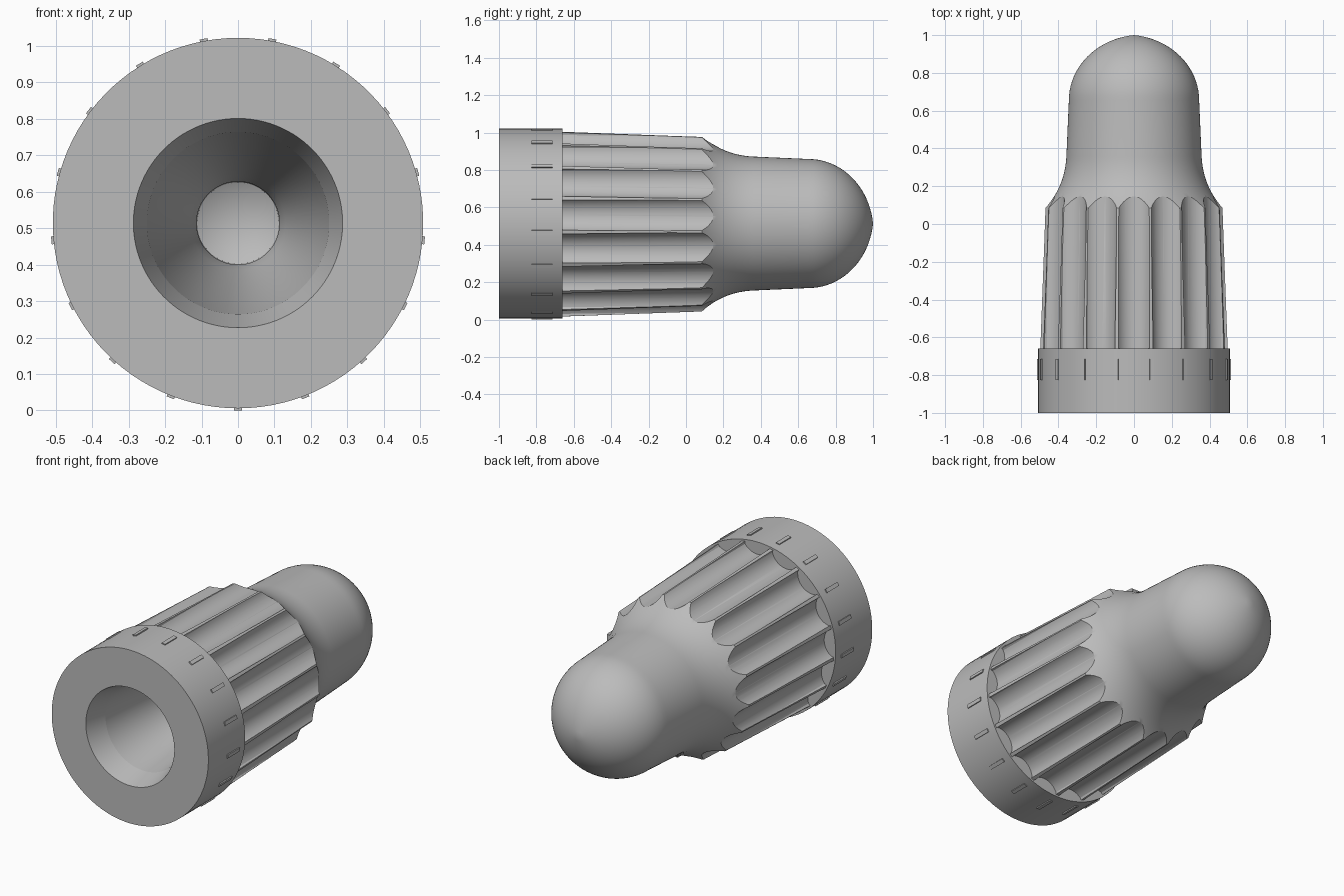
import bpy, bmesh
from math import sin, cos, pi, acos, sqrt, radians
from mathutils import Matrix, Vector

AXIS_Z = 0.514      # height of the long axis
COUNT = 17          # flutes and tabs around the axis
STEP = 2 * pi / COUNT

cube = bpy.data.objects.get("Cube")
if cube:
    bpy.data.objects.remove(cube, do_unlink=True)

grey = bpy.data.materials.new("grey plastic")
grey.use_nodes = True
grey.diffuse_color = (0.5, 0.5, 0.5, 1)
grey.node_tree.nodes["Principled BSDF"].inputs["Base Color"].default_value = (0.5, 0.5, 0.5, 1)


def finish(bm, name):
    bmesh.ops.remove_doubles(bm, verts=bm.verts, dist=1e-5)
    bmesh.ops.recalc_face_normals(bm, faces=bm.faces)
    mesh = bpy.data.meshes.new(name)
    bm.to_mesh(mesh)
    bm.free()
    obj = bpy.data.objects.new(name, mesh)
    obj.location.z = AXIS_Z
    mesh.materials.append(grey)
    bpy.context.collection.objects.link(obj)
    return obj


def activate(obj):
    bpy.ops.object.select_all(action='DESELECT')
    obj.select_set(True)
    bpy.context.view_layer.objects.active = obj


def smooth(obj):
    activate(obj)
    bpy.ops.object.shade_smooth_by_angle(angle=radians(30))


def revolve(name, profile, closed):
    """Spin (y, radius) points about the y axis."""
    bm = bmesh.new()
    verts = [bm.verts.new((0, y, r)) for y, r in profile]
    edges = [bm.edges.new(pair) for pair in zip(verts, verts[1:])]
    if closed:
        edges.append(bm.edges.new((verts[-1], verts[0])))
    bmesh.ops.spin(bm, geom=verts + edges, cent=(0, 0, 0), axis=(0, 1, 0),
                   angle=2 * pi, steps=102, use_merge=True)
    return finish(bm, name)


# Collar with a tapered mouth
collar = revolve("collar", [(-1, 0.287), (-1, 0.508), (-0.66, 0.508),
                            (-0.66, 0.35), (-0.87, 0.35), (-0.87, 0.25)], True)
smooth(collar)

# Body: tapered grip, curved shoulder, neck, dome, then the bore inside
p0, p1, p2 = Vector((0.085, 0.47)), Vector((0.2, 0.365)), Vector((0.36, 0.358))
shoulder = []
for i in range(13):
    t = i / 12
    shoulder.append(tuple(p0 * (1 - t) ** 2 + p1 * 2 * t * (1 - t) + p2 * t * t))
big, offset, start = 0.385, 0.04, 0.655
tip_angle = acos(offset / big)
stretch = (1 - start) / sqrt(big ** 2 - offset ** 2)
dome = []
for i in range(20):
    a = tip_angle * i / 20
    dome.append((start + stretch * big * sin(a), big * cos(a) - offset))
bore = [(0.72, 0), (0.66, 0.112), (0.05, 0.114), (0, 0.13), (-0.87, 0.25)]
body = revolve("fluted_body", [(-0.87, 0.25), (-0.87, 0.505)] + shoulder + dome
               + [(1, 0)] + bore, False)

# Flute cutters: shallow arcs with radial side walls
def flute_section(y, radius, centre):
    arc = [radians(-54 + 108 * i / 16) for i in range(17)]
    pts = [Vector((radius * sin(a), y, centre - radius * cos(a))) for a in arc]
    for p in (pts[-1], pts[0]):
        pts.append(Vector((p.x * 1.3, y, p.z * 1.3)))
    return pts


bm = bmesh.new()
for k in range(COUNT):
    turn = Matrix.Rotation(k * STEP, 3, 'Y')
    near = [bm.verts.new(turn @ p) for p in flute_section(-0.7, 0.097, 0.534)]
    far = [bm.verts.new(turn @ p) for p in flute_section(0.3, 0.105, 0.526)]
    bm.faces.new(near)
    bm.faces.new(far)
    n = len(near)
    for i in range(n):
        j = (i + 1) % n
        bm.faces.new((near[i], near[j], far[j], far[i]))
cutter = finish(bm, "flute_cutter")
cutter.hide_render = True

cut = body.modifiers.new("flutes", 'BOOLEAN')
cut.operation = 'DIFFERENCE'
cut.solver = 'EXACT'
cut.object = cutter
activate(body)
bpy.ops.object.modifier_apply(modifier=cut.name)
bpy.data.objects.remove(cutter, do_unlink=True)
smooth(body)

# Small raised tabs on the collar, in line with the ridges
bm = bmesh.new()
for k in range(COUNT):
    place = (Matrix.Rotation((k + 0.5) * STEP, 4, 'Y')
             @ Matrix.Translation((0, -0.77, 0.504))
             @ Matrix.Diagonal((0.022, 0.11, 0.02, 1)))
    bmesh.ops.create_cube(bm, size=1, matrix=place)
finish(bm, "collar_tabs")
